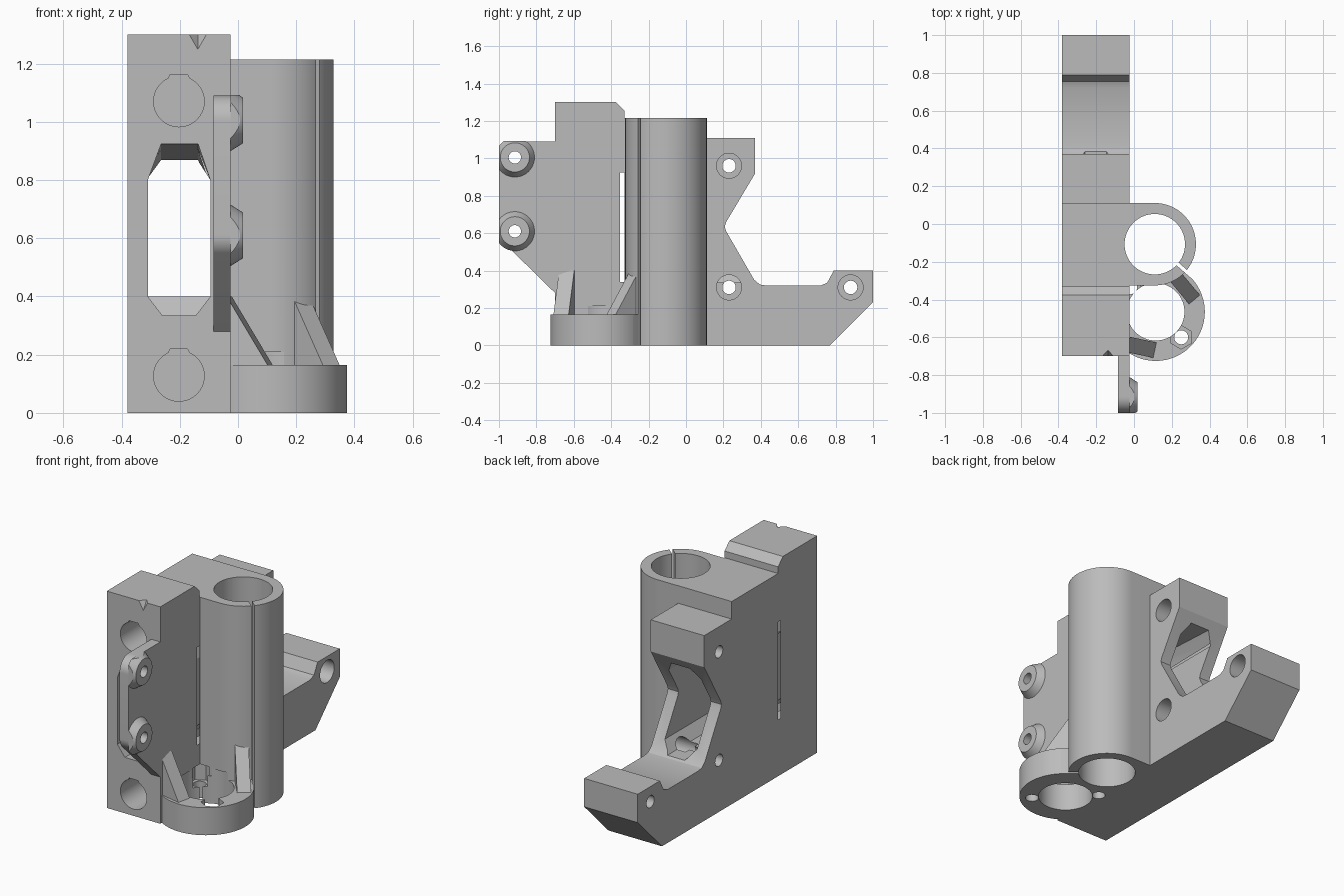
import bpy, bmesh, math
from mathutils import Matrix, Vector

if "Cube" in bpy.data.objects:
    bpy.data.objects.remove(bpy.data.objects["Cube"], do_unlink=True)

grey = bpy.data.materials.new("plain_grey")
grey.use_nodes = True
grey.diffuse_color = (0.5, 0.5, 0.5, 1)
grey.node_tree.nodes["Principled BSDF"].inputs["Base Color"].default_value = (0.5, 0.5, 0.5, 1)


def finish(name, bm):
    bmesh.ops.recalc_face_normals(bm, faces=bm.faces)
    mesh = bpy.data.meshes.new(name)
    bm.to_mesh(mesh)
    bm.free()
    mesh.materials.append(grey)
    obj = bpy.data.objects.new(name, mesh)
    bpy.context.collection.objects.link(obj)
    return obj


def loft(name, start, end):
    """Solid between two matching loops of 3D points."""
    bm = bmesh.new()
    a = [bm.verts.new(p) for p in start]
    b = [bm.verts.new(p) for p in end]
    bm.faces.new(a)
    bm.faces.new(b)
    for i in range(len(a)):
        j = (i + 1) % len(a)
        bm.faces.new((a[i], a[j], b[j], b[i]))
    return finish(name, bm)


def side_plate(name, profile, x0, x1):
    return loft(name, [(x0, y, z) for y, z in profile], [(x1, y, z) for y, z in profile])


def upright(name, outline, z0, z1):
    return loft(name, [(x, y, z0) for x, y in outline], [(x, y, z1) for x, y in outline])


def box(name, x, y, z):
    return side_plate(name, [(y[0], z[0]), (y[1], z[0]), (y[1], z[1]), (y[0], z[1])], *x)


def rod(name, start, end, r1, r2=None, sides=64):
    """Cylinder or cone between two points."""
    start, end = Vector(start), Vector(end)
    axis = end - start
    bm = bmesh.new()
    turn = Matrix.Translation((start + end) / 2) @ axis.to_track_quat("Z", "Y").to_matrix().to_4x4()
    bmesh.ops.create_cone(bm, cap_ends=True, segments=sides, radius1=r1,
                          radius2=r1 if r2 is None else r2, depth=axis.length, matrix=turn)
    return finish(name, bm)


def arc(cx, cy, r, a0, a1, steps=12):
    angles = [math.radians(a0 + (a1 - a0) * i / steps) for i in range(steps + 1)]
    return [(cx + r * math.cos(t), cy + r * math.sin(t)) for t in angles]


def carve(obj, tools, operation="DIFFERENCE"):
    for tool in tools:
        mod = obj.modifiers.new(tool.name, "BOOLEAN")
        mod.operation, mod.object, mod.solver = operation, tool, "EXACT"
    graph = bpy.context.evaluated_depsgraph_get()
    mesh = bpy.data.meshes.new_from_object(obj.evaluated_get(graph))
    obj.modifiers.clear()
    obj.data = mesh


WALL = -0.025                 # right face of the main body
LEFT = -0.38
TUBE = (0.11, -0.107)
RING = (0.115, -0.465)

# Main body: one side profile with the stepped top, rear notch and foot
body = side_plate("main_body", [
    (-0.7, 0), (0.77, 0), (1, 0.23), (1, 0.4), (0.79, 0.4), (0.755, 0.335), (0.72, 0.32),
    (0.43, 0.32), (0.395, 0.325), (0.365, 0.35), (0.215, 0.61), (0.207, 0.635), (0.215, 0.66),
    (0.37, 0.92), (0.37, 1.11), (0.11, 1.11), (0.11, 1.215), (-0.33, 1.215), (-0.33, 1.255),
    (-0.375, 1.3), (-0.7, 1.3)], LEFT, WALL)

# Bearing tube blended into the body
tube = upright("bearing_tube", [(WALL, 0.111), (WALL, -0.325)] + arc(*TUBE, 0.218, -90, 90, 40), 0, 1.215)

# Nut ring at the foot of the tube, flat against the body
cut = math.degrees(math.acos((WALL - RING[0]) / 0.26))
base = upright("nut_ring", arc(*RING, 0.26, -cut, cut, 48), 0, 0.165)


# Sloping fins standing on the ring
def fin(name, start, end, width, top):
    a, b = Vector(start), Vector(end)
    side = (b - a).normalized().orthogonal() * width / 2
    tri = [(a, 0.16), (a, top), (b, 0.165), (b, 0.16)]
    return loft(name, [(*(p + side), z) for p, z in tri], [(*(p - side), z) for p, z in tri])


tube_fin = fin("tube_fin", (0.22, -0.28), (0.32, -0.4), 0.075, 0.39)
wall_fin = fin("wall_fin", (WALL - 0.005, -0.638), (0.11, -0.668), 0.083, 0.4)

# Shared upright bores, clamp slit and nut traps
tube_bore = rod("tube_bore", (*TUBE, -0.1), (*TUBE, 1.4), 0.16)
ring_bore = rod("ring_bore", (*RING, -0.1), (*RING, 0.21), 0.152)
slit_way = Vector((math.cos(math.radians(-41)), math.sin(math.radians(-41))))
slit_side = Vector((-slit_way.y, slit_way.x)) * 0.009
s0, s1 = Vector(TUBE) + slit_way * 0.1, Vector(TUBE) + slit_way * 0.26
slit = upright("clamp_slit", [s0 + slit_side, s0 - slit_side, s1 - slit_side, s1 + slit_side], -0.1, 1.4)
shared = [tube_bore, ring_bore, slit]
for x, y in ((0.25, -0.6), (-0.02, -0.335)):
    shared.append(rod("nut_screw_hole", (x, y, -0.1), (x, y, 0.2), 0.037, sides=24))
    shared.append(rod("nut_trap", (x, y, 0.1), (x, y, 0.215), 0.062, sides=6))

# Window running front to back, its ceiling sloping down to the rear
window_front = [(-0.26, 0.335), (-0.145, 0.335), (-0.095, 0.4), (-0.095, 0.8),
                (-0.137, 0.925), (-0.264, 0.925), (-0.31, 0.8), (-0.31, 0.4)]
window = loft("window", [(x, -0.72, z) for x, z in window_front],
              [(x, 0.42, min(z, 0.865)) for x, z in window_front])
body_cuts = [window]

# Blind rod sockets in the front, the upper one with a flattened peak
for z, end, peak in ((1.07, 0.05, 90), (0.127, 0.6, 90)):
    outline = arc(-0.203, z, 0.087, 115, 425, 48)
    outline += [(-0.203 + 0.03, z + 0.092), (-0.203 - 0.03, z + 0.092)]
    body_cuts.append(loft("rod_socket", [(x, -0.8, h) for x, h in outline],
                          [(x, end, h) for x, h in outline]))

# Cross screw holes with counterbores on the tube side
for y, z in ((0.23, 0.96), (0.23, 0.31), (0.88, 0.31)):
    body_cuts.append(rod("screw_hole", (-0.5, y, z), (0.1, y, z), 0.036, sides=32))
    body_cuts.append(rod("screw_counterbore", (-0.2, y, z), (0.1, y, z), 0.067, sides=32))

# Narrow relief slot and the little pointed notch on the top edge
body_cuts.append(box("relief_slot", (-0.5, 0.1), (-0.353, -0.33), (0.34, 0.925)))
bm = bmesh.new()
bmesh.ops.create_cone(bm, cap_ends=True, segments=4, radius1=1, radius2=0, depth=1,
                      matrix=Matrix.Translation((-0.138, -0.7, 1.275)) @ Matrix.Diagonal((0.03, 0.033, -0.052, 1)))
body_cuts.append(finish("top_notch", bm))

# Ear plate in front of the body, with two tapered bosses
ear = side_plate("ear_plate", [(-0.7, 0.28), (-0.7, 1.09)] + arc(-0.915, 1.005, 0.085, 90, 180)
                 + arc(-0.915, 0.61, 0.085, 180, 225), -0.085, WALL)
limit = box("boss_limit", (-0.1, 0.1), (-1, -0.5), (0.2, 1.092))
bosses, ear_holes = [], []
for name, z in (("upper_boss", 1.005), ("lower_boss", 0.61)):
    boss = rod(name, (WALL, -0.915, z), (0.018, -0.915, z), 0.105, 0.078)
    carve(boss, [limit], "INTERSECT")
    bosses.append(boss)
    ear_holes.append(rod("boss_hole", (-0.2, -0.915, z), (0.1, -0.915, z), 0.033, sides=32))

# Carve every part
carve(body, body_cuts + shared)
for part in (tube, base, tube_fin, wall_fin):
    carve(part, shared)
carve(ear, ear_holes)
for boss, hole in zip(bosses, ear_holes):
    carve(boss, [hole])

for tool in shared + body_cuts + ear_holes + [limit]:
    bpy.data.objects.remove(tool, do_unlink=True)

# Smooth the round walls, keep the edges sharp
bpy.ops.object.select_all(action="DESELECT")
for part in [body, tube, base, tube_fin, wall_fin, ear] + bosses:
    part.select_set(True)
    bpy.context.view_layer.objects.active = part
bpy.ops.object.shade_smooth_by_angle(angle=math.radians(25))
